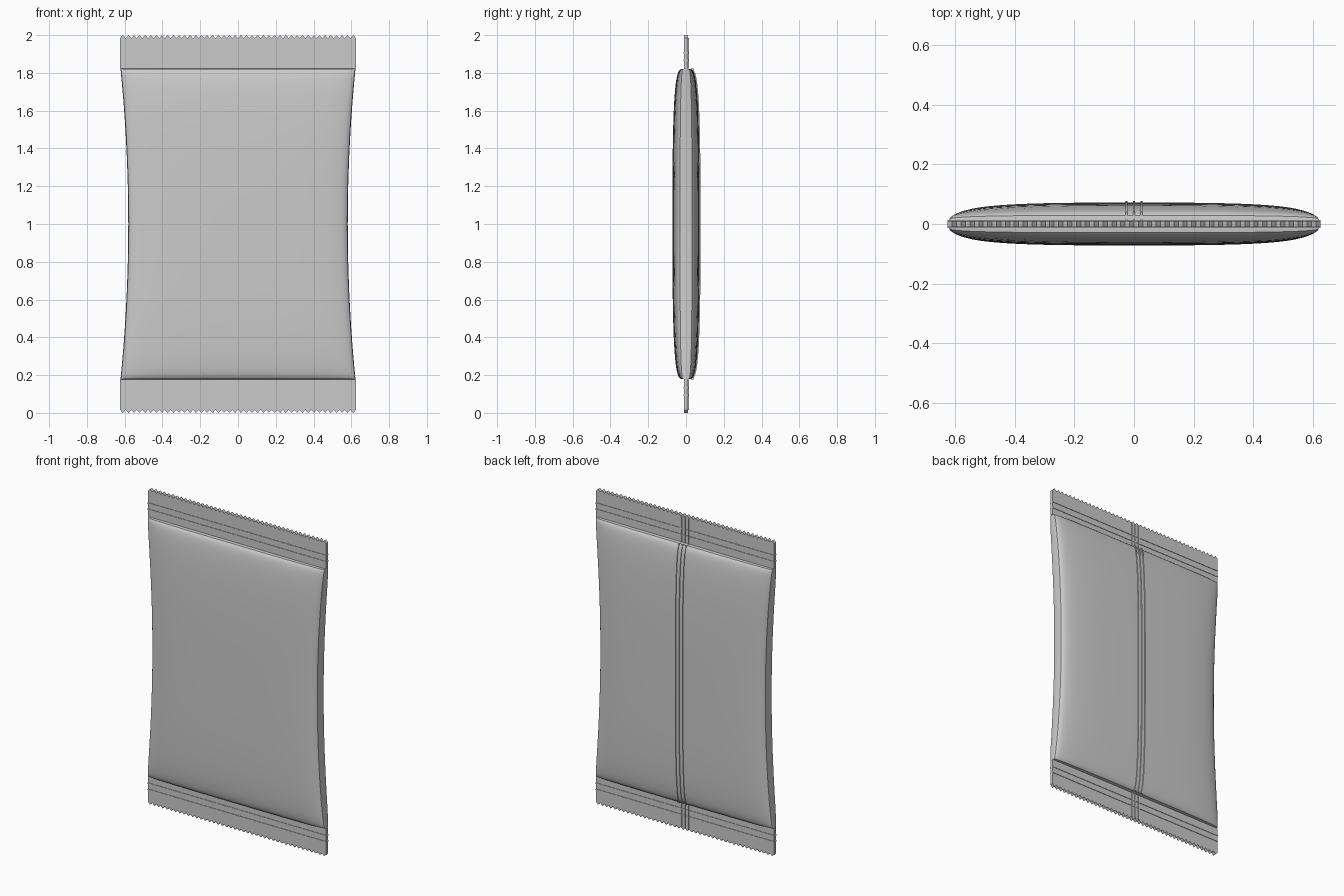
import bpy, bmesh, math

if "Cube" in bpy.data.objects:
    bpy.data.objects.remove(bpy.data.objects["Cube"])

W, H, SEAL = 0.625, 2.0, 0.178      # half width, height, seal band height
T = 0.01                            # half thickness of the flat film
HB = H / 2 - SEAL                   # half height of the filled part
TEETH = 42


def make_object(name, bm, smooth=False):
    bmesh.ops.recalc_face_normals(bm, faces=bm.faces)
    me = bpy.data.meshes.new(name)
    bm.to_mesh(me)
    bm.free()
    ob = bpy.data.objects.new(name, me)
    bpy.context.collection.objects.link(ob)
    if smooth:
        bpy.context.view_layer.objects.active = ob
        ob.select_set(True)
        bpy.ops.object.shade_smooth_by_angle(angle=math.radians(30))
        ob.select_set(False)
    return ob


def swell(t):
    return max(0.0, 1 - abs(t) ** 3) ** 0.25


def depth(u, v):
    return T + 0.062 * swell(u) * swell(v)


def half_width(v):
    return 0.581 + (W - 0.003 - 0.581) * v * v


def add_box(bm, x, y, z):
    vs = [bm.verts.new((a, b, c)) for a in x for b in y for c in z]
    for f in ((0, 1, 3, 2), (4, 5, 7, 6), (0, 1, 5, 4),
              (2, 3, 7, 6), (0, 2, 6, 4), (1, 3, 7, 5)):
        bm.faces.new([vs[i] for i in f])


# Filled pouch: two swollen sheets joined by a thin rim
bm = bmesh.new()
N, M = 32, 40
us = [math.sin(math.pi / 2 * (2 * i / N - 1)) for i in range(N + 1)]
vs = [math.sin(math.pi / 2 * (2 * j / M - 1)) for j in range(M + 1)]
for side in (-1, 1):
    g = [[bm.verts.new((u * half_width(v), side * depth(u, v), H / 2 + v * HB))
          for u in us] for v in vs]
    for j in range(M):
        for i in range(N):
            bm.faces.new((g[j][i], g[j][i + 1], g[j + 1][i + 1], g[j + 1][i]))
bmesh.ops.bridge_loops(bm, edges=[e for e in bm.edges if e.is_boundary])
make_object("pouch_body", bm, True)

# Crimped end seals with saw-tooth edges, ribbed on both faces
for name, s in (("top", 1), ("bottom", -1)):
    bm = bmesh.new()
    pts = [(-W, HB), (W, HB)]
    for i in range(2 * TEETH + 1):
        pts.append((W - W * i / TEETH, H / 2 - (0 if i % 2 else 0.016)))
    face = bm.faces.new([bm.verts.new((x, -T, H / 2 + s * z)) for x, z in pts])
    ext = bmesh.ops.extrude_face_region(bm, geom=[face], use_keep_orig=True)
    bmesh.ops.translate(bm, vec=(0, 2 * T, 0),
                        verts=[v for v in ext["geom"] if isinstance(v, bmesh.types.BMVert)])
    make_object(name + "_seal", bm)
    bm = bmesh.new()
    for d in (0.868, 0.907):
        z = H / 2 + s * d
        add_box(bm, (-W, W), (-T - 0.003, T + 0.003), (z - 0.004, z + 0.004))
    make_object(name + "_seal_ribs", bm)

# Back seam: three thin ribs following the back, continued over the seals
bm = bmesh.new()
R = 0.004
for x in (-0.025, 0, 0.025):
    rings = []
    for v in vs:
        y, z = depth(0, v), H / 2 + v * HB
        y = max(y, 0.036)
        rings.append([bm.verts.new(p) for p in (
            (x - R, y - 0.01, z), (x + R, y - 0.01, z),
            (x + R, y + 0.005, z), (x - R, y + 0.005, z))])
    for a, b in zip(rings, rings[1:]):
        for k in range(4):
            bm.faces.new((a[k], a[(k + 1) % 4], b[(k + 1) % 4], b[k]))
    bm.faces.new(rings[0])
    bm.faces.new(rings[-1])
    for s in (-1, 1):
        add_box(bm, (x - R, x + R), (T - 0.002, T + 0.005),
                sorted((H / 2 + s * HB, H / 2 + s * 0.984)))
make_object("back_seam_ribs", bm)
